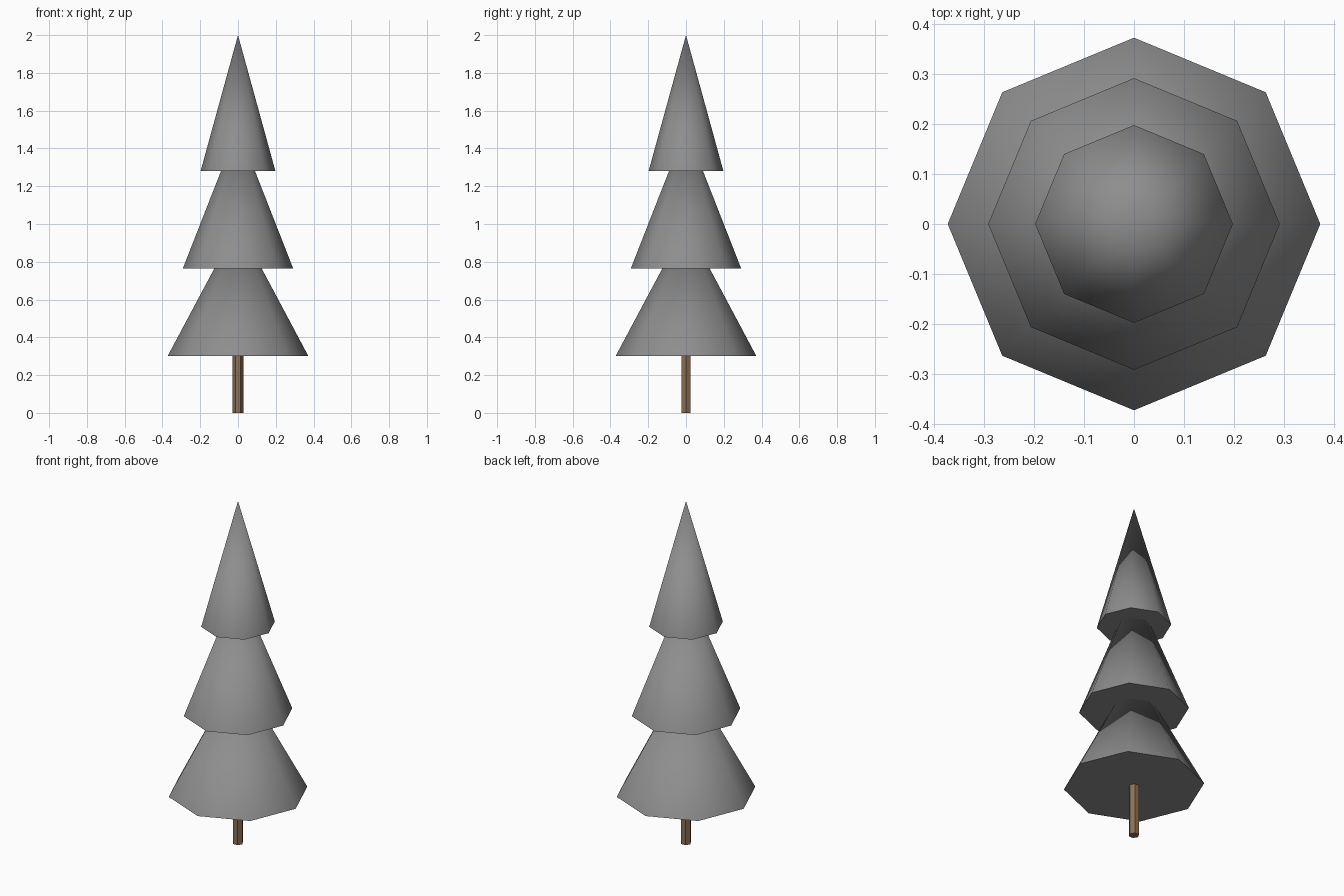
import bpy
import math

cube = bpy.data.objects.get("Cube")
if cube:
    bpy.data.objects.remove(cube, do_unlink=True)


def make_material(name, color):
    mat = bpy.data.materials.new(name)
    mat.use_nodes = True
    mat.diffuse_color = (*color, 1)
    for node in mat.node_tree.nodes:
        if node.type == "BSDF_PRINCIPLED":
            node.inputs["Base Color"].default_value = (*color, 1)
    return mat


def make_cone(name, sides, bottom_radius, top_radius, low, high, mat, turn=0):
    """Upright capped cone or prism between two heights."""
    bpy.ops.mesh.primitive_cone_add(
        vertices=sides, radius1=bottom_radius, radius2=top_radius,
        depth=high - low, location=(0, 0, (low + high) / 2),
        rotation=(0, 0, math.radians(turn)))
    obj = bpy.context.object
    obj.name = name
    obj.data.materials.append(mat)
    return obj


foliage = make_material("foliage grey", (0.27, 0.27, 0.27))
bark = make_material("bark brown", (0.27, 0.165, 0.09))

# Hexagonal trunk, flat faced
make_cone("trunk", 6, 0.028, 0.028, 0, 0.31, bark, turn=30)

# Three stacked octagonal tiers, smooth sides with a sharp rim
tiers = [
    ("lower_foliage", 0.373, 0.30, 1.00),
    ("middle_foliage", 0.292, 0.765, 1.51),
    ("upper_foliage", 0.198, 1.28, 2.00),
]
for name, radius, low, high in tiers:
    make_cone(name, 8, radius, 0, low, high, foliage)
    bpy.ops.object.shade_smooth_by_angle(angle=math.radians(60))
